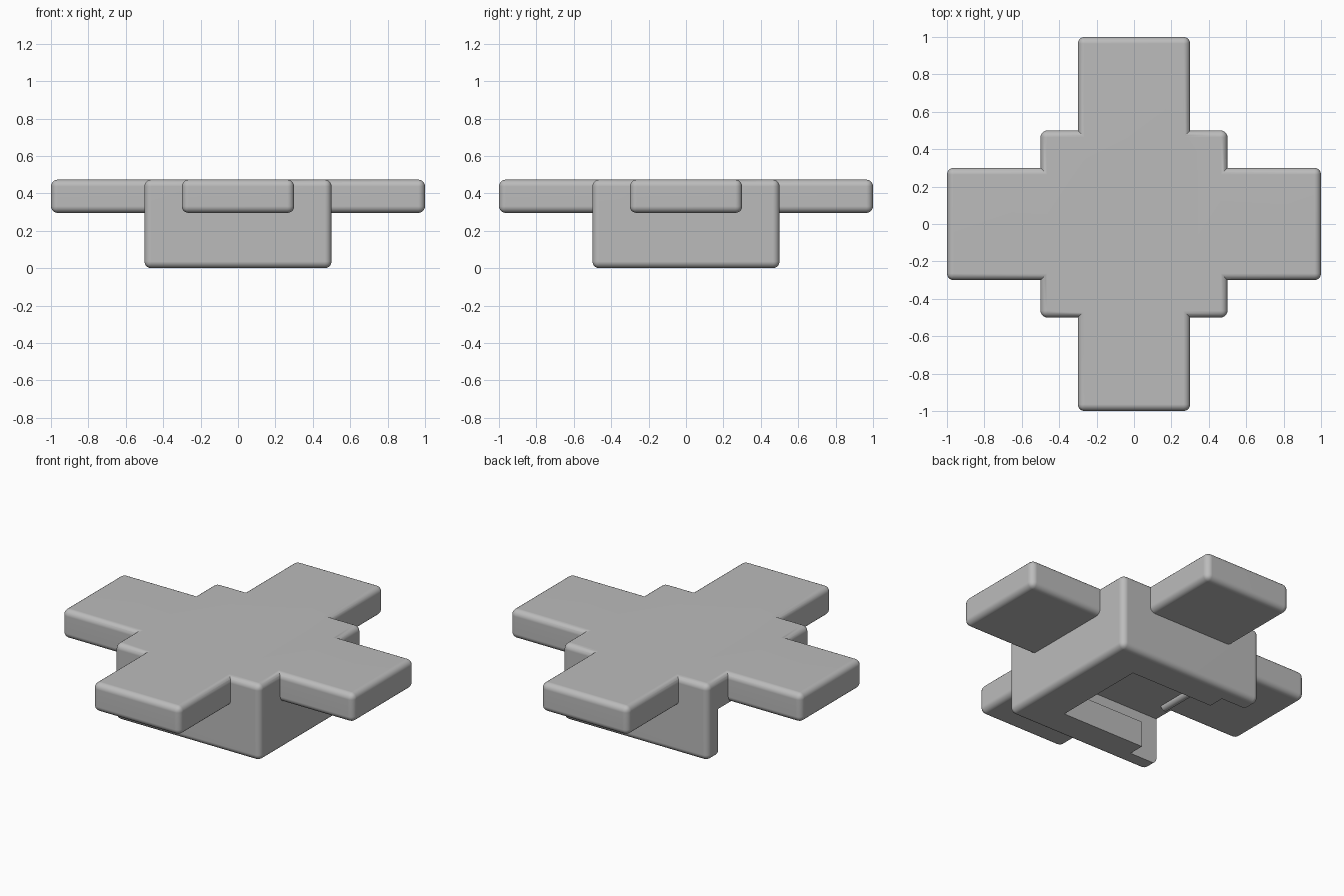
import bpy
import math

default = bpy.data.objects.get("Cube")
if default:
    bpy.data.objects.remove(default, do_unlink=True)

# Material
grey = bpy.data.materials.new("mid_grey")
grey.use_nodes = True
colour = (0.5, 0.5, 0.5, 1.0)
grey.diffuse_color = colour
grey.node_tree.nodes["Principled BSDF"].inputs["Base Color"].default_value = colour

TOP = 0.473
ARM_BOTTOM = 0.295
CEILING = 0.293
LIP = 0.16
ROUND = 0.036


def activate(obj):
    bpy.ops.object.select_all(action="DESELECT")
    obj.select_set(True)
    bpy.context.view_layer.objects.active = obj


def box(name, low, high, rounding=0.0):
    """Box between two corners, with optional rounded edges."""
    centre = [(a + b) / 2 for a, b in zip(low, high)]
    bpy.ops.mesh.primitive_cube_add(size=1, location=centre)
    obj = bpy.context.object
    obj.name = name
    obj.scale = [b - a for a, b in zip(low, high)]
    activate(obj)
    bpy.ops.object.transform_apply(location=True, rotation=True, scale=True)
    obj.data.materials.append(grey)
    if rounding:
        bevel = obj.modifiers.new("rounded_edges", "BEVEL")
        bevel.width = rounding
        bevel.segments = 5
        bpy.ops.object.modifier_apply(modifier=bevel.name)
    return obj


def combine(target, tool, operation):
    """Apply a boolean and remove the tool object."""
    activate(target)
    mod = target.modifiers.new("combine", "BOOLEAN")
    mod.operation = operation
    mod.solver = "EXACT"
    mod.object = tool
    bpy.ops.object.modifier_apply(modifier=mod.name)
    bpy.data.objects.remove(tool, do_unlink=True)


# Central block
body = box("mount_body", (-0.5, -0.5, 0), (0.5, 0.5, TOP), ROUND)

# Slot underneath: wide entry at the side, narrow neck, undercut head
entry = box("entry_cutter", (-0.6, -0.4, -0.1), (-0.31, 0.4, CEILING))
neck = box("neck_cutter", (-0.4, -0.3, -0.1), (0.26, 0.3, 0.25))
head = box("head_cutter", (-0.4, -0.4, LIP), (0.36, 0.4, CEILING))
for cutter in (entry, neck, head):
    combine(body, cutter, "DIFFERENCE")

# Crossed arms
arm_x = box("arm_side", (-1, -0.3, ARM_BOTTOM), (1, 0.3, TOP), ROUND)
arm_y = box("arm_front_back", (-0.3, -1, ARM_BOTTOM), (0.3, 1, TOP), ROUND)
for arm in (arm_x, arm_y):
    combine(body, arm, "UNION")

# Retaining ridge across the slot entry
bpy.ops.mesh.primitive_cylinder_add(
    vertices=24, radius=0.025, depth=0.54,
    location=(-0.45, 0, CEILING), rotation=(math.pi / 2, 0, 0))
ridge = bpy.context.object
ridge.name = "retaining_ridge"
ridge.data.materials.append(grey)

# Smooth rounding with flat main faces
for obj in (body, ridge):
    activate(obj)
    bpy.ops.object.shade_smooth_by_angle(angle=math.radians(30))
    normals = obj.modifiers.new("flat_faces", "WEIGHTED_NORMAL")
    normals.keep_sharp = True
